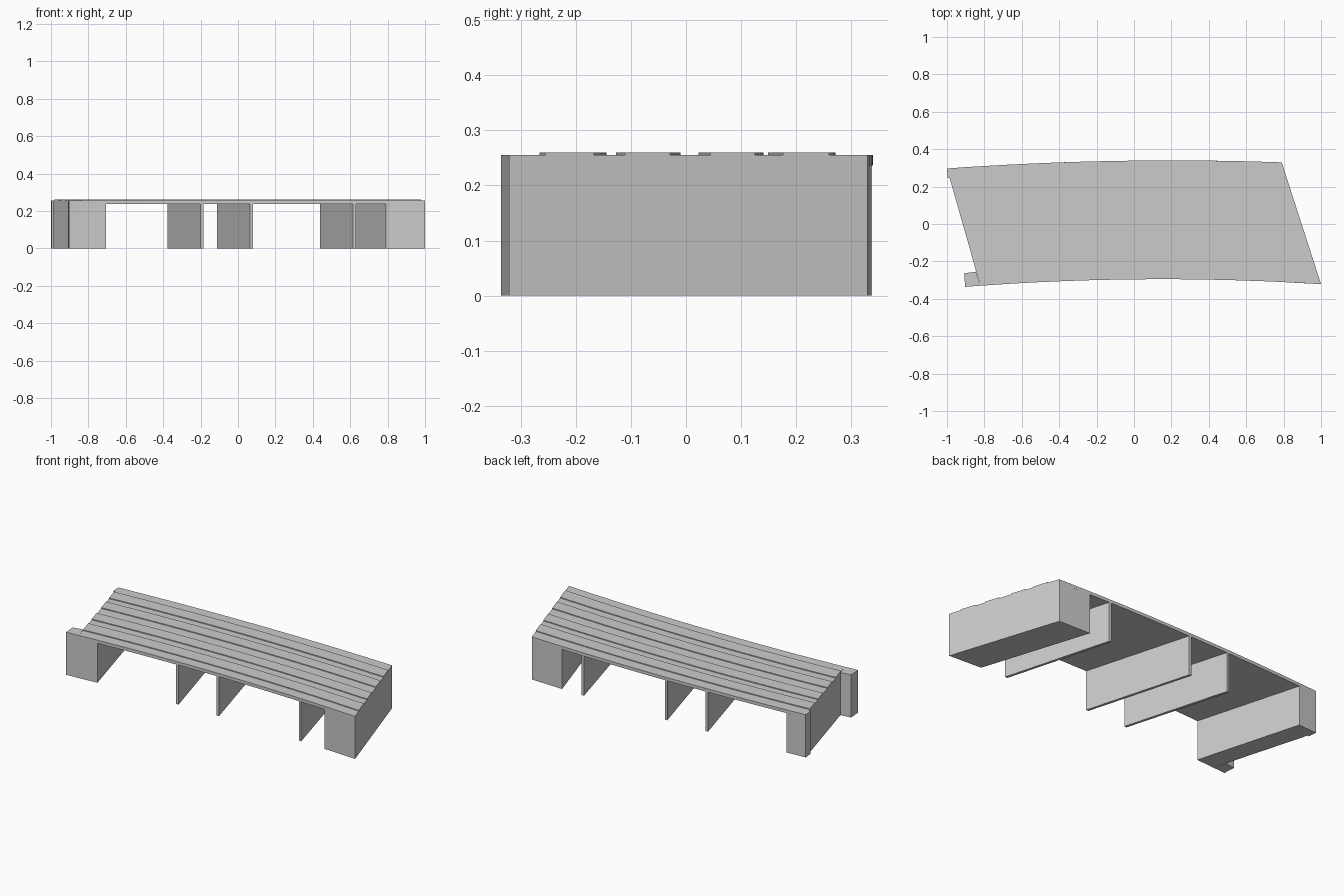
import bpy

if "Cube" in bpy.data.objects:
    bpy.data.objects.remove(bpy.data.objects["Cube"])

# Plan curves of the gently bowed, skewed deck
def front_edge(x):
    return -0.295 - 0.037 * (x - 0.15) ** 2

def back_edge(x):
    return 0.34 - 0.03 * (x - 0.2) ** 2

FRONT = (-0.822, 1.0)
BACK = (-1.0, 0.79)

def plan_point(xf, xb, t):
    yf, yb = front_edge(xf), back_edge(xb)
    return (xf + (xb - xf) * t, yf + (yb - yf) * t)

def prism(name, outline, z0, z1):
    n = len(outline)
    verts = [(x, y, z) for z in (z0, z1) for x, y in outline]
    faces = [tuple(reversed(range(n))), tuple(range(n, 2 * n))]
    faces += [(i, (i + 1) % n, n + (i + 1) % n, n + i) for i in range(n)]
    mesh = bpy.data.meshes.new(name)
    mesh.from_pydata(verts, [], faces)
    obj = bpy.data.objects.new(name, mesh)
    bpy.context.collection.objects.link(obj)
    return obj

def strip(name, xf, xb, t0, t1, z0, z1, n):
    def side(t):
        return [plan_point(xf[0] + (xf[1] - xf[0]) * i / n,
                           xb[0] + (xb[1] - xb[0]) * i / n, t) for i in range(n + 1)]
    return prism(name, side(t0) + side(t1)[::-1], z0, z1)

# Deck slab
DECK_BOTTOM, DECK_TOP, TOP = 0.236, 0.255, 0.26
strip("deck", FRONT, BACK, 0, 1, DECK_BOTTOM, DECK_TOP, 12)

# Four raised bands along the deck
for i, (a, b) in enumerate([(0.102, 0.237), (0.324, 0.45), (0.562, 0.687), (0.765, 0.893)]):
    strip(f"raised_band_{i + 1}", FRONT, BACK, a, b, DECK_TOP, TOP, 12)

# Solid end abutments
strip("left_abutment", (FRONT[0], -0.705), (BACK[0], -0.88), 0, 1, 0, DECK_BOTTOM, 1)
strip("right_abutment", (0.79, FRONT[1]), (0.585, BACK[1]), 0, 1, 0, DECK_BOTTOM, 1)

# Thin wall piers
for i, x in enumerate((-0.2, 0.065, 0.615)):
    strip(f"pier_{i + 1}", (x, x + 0.016), (x - 0.177, x - 0.161), 0, 1, 0, DECK_BOTTOM, 1)

# Wing walls on the left end
prism("front_wing_wall", [(-0.903, -0.336), (-0.822, front_edge(-0.822)),
                          (-0.845, -0.255), (-0.908, -0.264)], 0, DECK_TOP)
prism("back_wing_wall", [(-0.996, 0.245), (-0.985, 0.247), (-0.998, 0.297), (-1.0, 0.297)],
      0, DECK_TOP)
